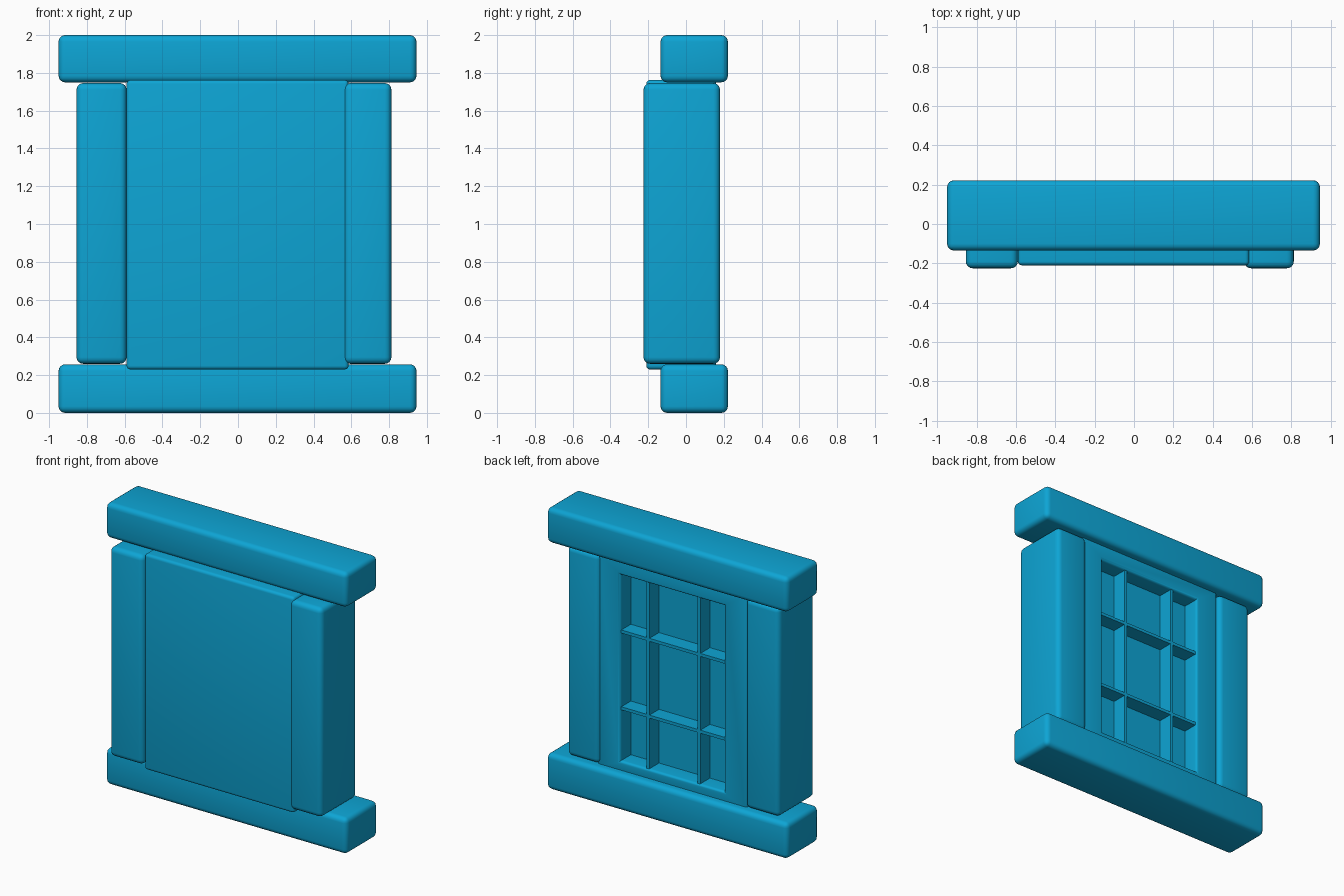
import bpy, bmesh, math
from mathutils import Vector

if "Cube" in bpy.data.objects:
    bpy.data.objects.remove(bpy.data.objects["Cube"])

mat = bpy.data.materials.new("blue_paint")
mat.diffuse_color = (0.004, 0.376, 0.665, 1)
mat.use_nodes = True
mat.node_tree.nodes["Principled BSDF"].inputs["Base Color"].default_value = mat.diffuse_color


def finish(name, bm):
    bmesh.ops.recalc_face_normals(bm, faces=bm.faces[:])
    me = bpy.data.meshes.new(name)
    bm.to_mesh(me)
    bm.free()
    ob = bpy.data.objects.new(name, me)
    bpy.context.collection.objects.link(ob)
    me.materials.append(mat)
    bpy.ops.object.select_all(action='DESELECT')
    ob.select_set(True)
    bpy.context.view_layer.objects.active = ob
    bpy.ops.object.shade_smooth_by_angle(angle=math.radians(40))
    return ob


def box_mesh(x, y, z):
    bm = bmesh.new()
    bmesh.ops.create_cube(bm, size=1)
    for v in bm.verts:
        v.co = Vector([(a + b) / 2 + c * (b - a) for (a, b), c in zip((x, y, z), v.co)])
    return bm


def round_edges(bm, edges, width):
    bmesh.ops.bevel(bm, geom=edges, offset=width, segments=4, profile=0.5,
                    affect='EDGES', clamp_overlap=True)


def box(name, x, y, z, bevel=0):
    bm = box_mesh(x, y, z)
    if bevel:
        round_edges(bm, bm.edges[:], bevel)
    return finish(name, bm)


# Sill and lintel
box("bottom_beam", (-0.95, 0.945), (-0.135, 0.222), (0.0, 0.257), 0.035)
box("top_beam", (-0.95, 0.945), (-0.135, 0.222), (1.75, 2.0), 0.035)

# Side posts
box("left_post", (-0.855, -0.59), (-0.225, 0.18), (0.26, 1.746), 0.035)
box("right_post", (0.56, 0.812), (-0.225, 0.18), (0.26, 1.746), 0.035)

# Panel with a window recess sunk into the back
BACK, FLOOR = 0.16, 0.04
OX, OZ = (-0.41, 0.405), (0.32, 1.64)
bm = box_mesh((-0.59, 0.585), (-0.21, BACK), (0.23, 1.762))
outer = bm.edges[:]
back = max(bm.faces, key=lambda f: f.calc_center_median().y)
bmesh.ops.inset_individual(bm, faces=[back], thickness=0.05)
for v in back.verts:
    v.co = (OX[v.co.x > 0], BACK, OZ[v.co.z > 1])
rim = list(back.edges)
floor = bmesh.ops.extrude_face_region(bm, geom=[back])
bmesh.ops.translate(bm, vec=(0, FLOOR - BACK, 0),
                    verts=[g for g in floor["geom"] if isinstance(g, bmesh.types.BMVert)])
if back.is_valid:
    bmesh.ops.delete(bm, geom=[back], context='FACES_ONLY')
round_edges(bm, [e for e in outer + rim if e.is_valid and len(e.link_faces) == 2], 0.02)
finish("window_panel", bm)

# Glazing bars: two uprights and two cross bars
T = 0.011
for i, x in enumerate((-0.205, 0.195)):
    box(f"upright_bar_{i + 1}", (x - T, x + T), (FLOOR - 0.01, BACK - 0.012), (OZ[0] - 0.01, OZ[1] + 0.01))
for i, z in enumerate((0.69, 1.235)):
    box(f"cross_bar_{i + 1}", (OX[0] - 0.01, OX[1] + 0.01), (FLOOR - 0.01, BACK - 0.013), (z - T, z + T))
